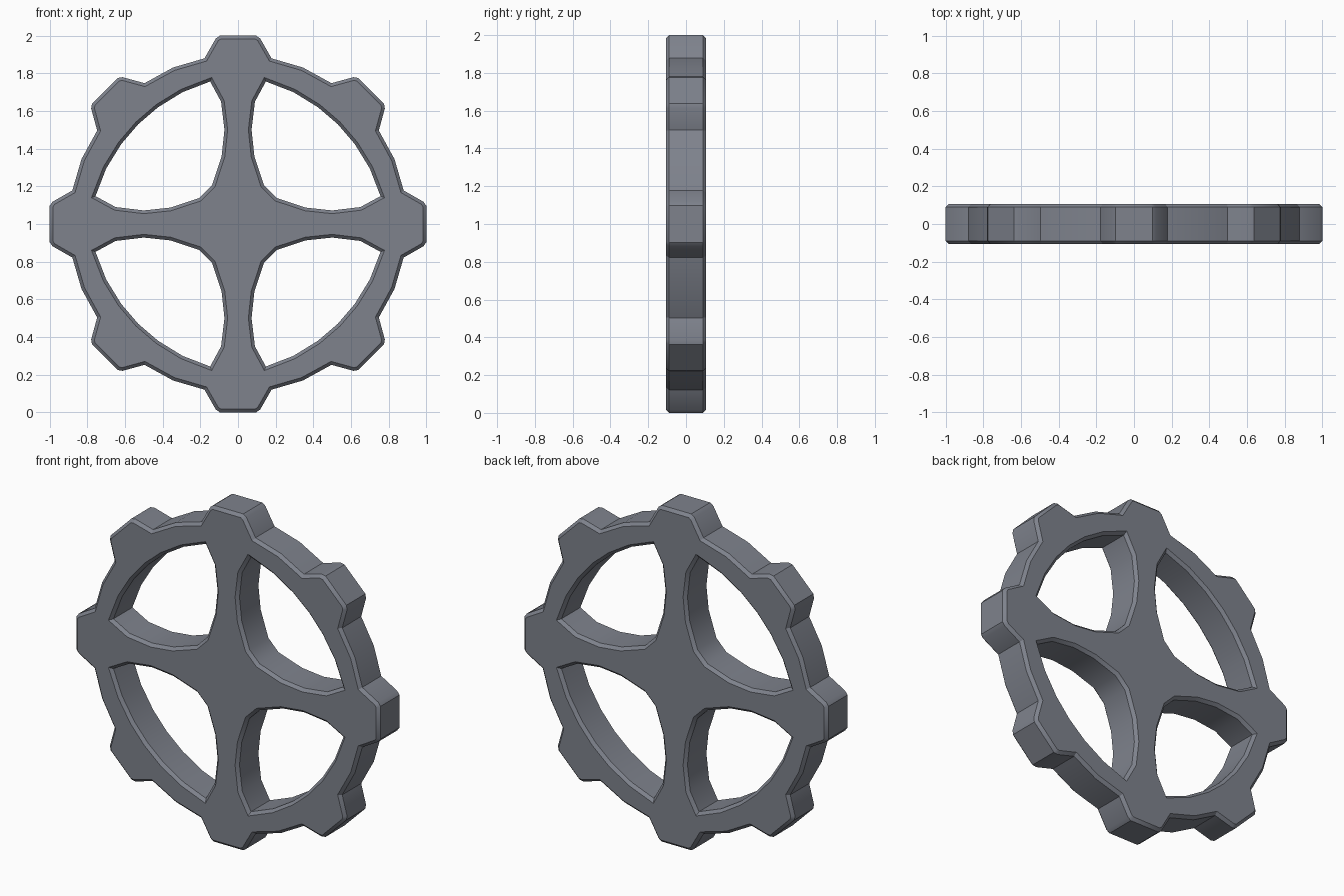
import bpy, bmesh, math
from mathutils import Vector

if "Cube" in bpy.data.objects:
    bpy.data.objects.remove(bpy.data.objects["Cube"])

HALF, BEV = 0.106, 0.017   # half thickness, chamfer size


def rotate(points, angle):
    c, s = math.cos(angle), math.sin(angle)
    return [(x * c + z * s, z * c - x * s) for x, z in points]


def offset(points, d):
    """Mitred offset to the right of a clockwise loop (inward)."""
    out, n = [], len(points)
    for i in range(n):
        p = Vector(points[i])
        a = (p - Vector(points[i - 1])).normalized()
        b = (Vector(points[(i + 1) % n]) - p).normalized()
        na, nb = Vector((a.y, -a.x)), Vector((b.y, -b.x))
        q = p + (na + nb) * d / (1 + na.dot(nb))
        out.append((q.x, q.y))
    return out


# Outer rim: eight trapezoid teeth, clockwise
tooth = [(-0.178, 0.88), (-0.118, 0.985), (-0.097, 1.0),
         (0.097, 1.0), (0.118, 0.985), (0.178, 0.88)]
mid = [(0.9 * math.sin(math.pi / 8), 0.9 * math.cos(math.pi / 8))]
outline = []
for k in range(8):
    outline += rotate(tooth + mid, k * math.pi / 4)

# Opening between two spokes, symmetric about the diagonal
half = [(0.138, 0.205), (0.087, 0.36), (0.072, 0.50), (0.09, 0.65),
        (0.148, 0.757), (0.295, 0.70), (0.425, 0.62)]
arc_mid = [(0.53, 0.53)]
hole = half + arc_mid + [(z, x) for x, z in reversed(half)]
# (loop, inset distance): openings grow at the faces, the rim shrinks
loops = [(outline, BEV)] + [(rotate(hole, k * math.pi / 2), -BEV) for k in range(4)]

bm = bmesh.new()
front_edges, back_edges = [], []
for pts, d in loops:
    inset = offset(pts, d)
    rings = []
    for y, ring in ((-HALF, inset), (-HALF + BEV, pts), (HALF - BEV, pts), (HALF, inset)):
        rings.append([bm.verts.new((x, y, z + 1)) for x, z in ring])
    n = len(pts)
    for r0, r1 in zip(rings, rings[1:]):
        for i in range(n):
            j = (i + 1) % n
            bm.faces.new((r0[i], r0[j], r1[j], r1[i]))
    for ring, store in ((rings[0], front_edges), (rings[3], back_edges)):
        store += [bm.edges.get((ring[i], ring[(i + 1) % n])) for i in range(n)]

# Flat front and back faces
bmesh.ops.triangle_fill(bm, edges=front_edges, use_beauty=True, normal=(0, -1, 0))
bmesh.ops.triangle_fill(bm, edges=back_edges, use_beauty=True, normal=(0, 1, 0))
bmesh.ops.recalc_face_normals(bm, faces=bm.faces[:])

mesh = bpy.data.meshes.new("spoked_gear_wheel")
bm.to_mesh(mesh)
bm.free()
wheel = bpy.data.objects.new("spoked_gear_wheel", mesh)
bpy.context.collection.objects.link(wheel)

metal = bpy.data.materials.new("grey_metal")
metal.diffuse_color = (0.21, 0.225, 0.265, 1)
metal.use_nodes = True
metal.node_tree.nodes["Principled BSDF"].inputs["Base Color"].default_value = metal.diffuse_color
mesh.materials.append(metal)

bpy.context.view_layer.objects.active = wheel
wheel.select_set(True)
bpy.ops.object.shade_smooth_by_angle(angle=math.radians(30))
